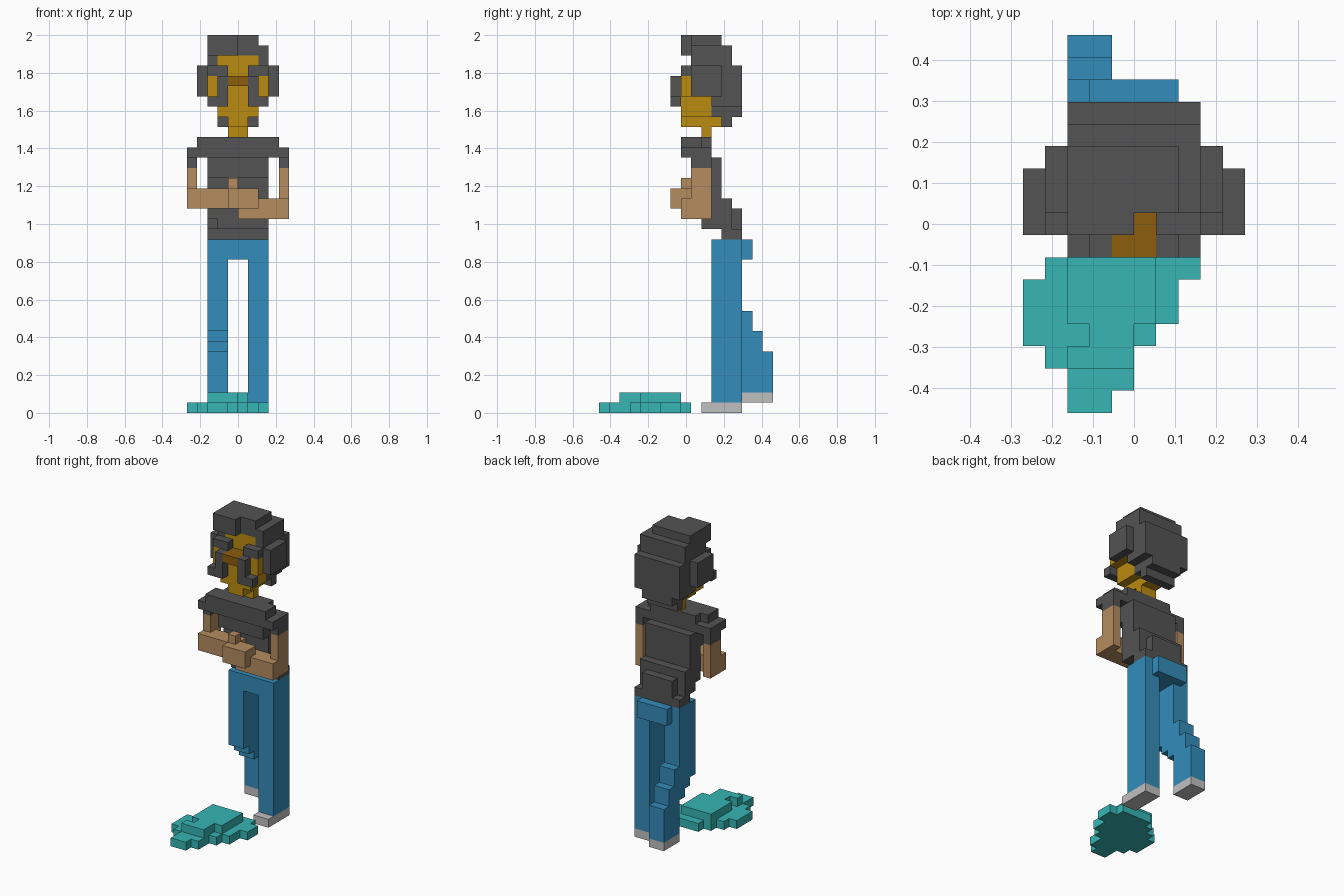
import bpy, bmesh
from mathutils import Vector

if "Cube" in bpy.data.objects:
    bpy.data.objects.remove(bpy.data.objects["Cube"], do_unlink=True)

UNIT = 2 / 37                      # edge of one block
CENTRE = Vector((5, 8.5, 0))       # block grid origin
cells = {}                         # block position -> part name
colour_of = {}                     # part name -> material


def material(name, *rgb):
    m = bpy.data.materials.new(name)
    m.use_nodes = True
    m.diffuse_color = (*rgb, 1)
    m.node_tree.nodes["Principled BSDF"].inputs["Base Color"].default_value = (*rgb, 1)
    return m


def fill(part, mat, x, y, z, mirror=False):
    """Fill a box of blocks; each range is (start, end). Later parts replace earlier ones."""
    colour_of[part] = mat
    for i in range(*x):
        for j in range(*y):
            for k in range(*z):
                cells[i, j, k] = part
                if mirror:
                    cells[9 - i, j, k] = part


def build(part):
    """Make one mesh from the exposed sides of a part's blocks."""
    bm = bmesh.new()
    for cell in [c for c, p in cells.items() if p == part]:
        for axis in range(3):
            for side in (0, 1):
                step = Vector((0, 0, 0))
                step[axis] = 2 * side - 1
                if tuple(int(a + b) for a, b in zip(cell, step)) in cells:
                    continue
                u, v = Vector((0, 0, 0)), Vector((0, 0, 0))
                u[(axis + 1) % 3] = 1
                v[(axis + 2) % 3] = 1
                o = Vector(cell)
                o[axis] += side
                ring = [o, o + u, o + u + v, o + v]
                if not side:
                    ring.reverse()
                bm.faces.new([bm.verts.new((p - CENTRE) * UNIT) for p in ring])
    bmesh.ops.remove_doubles(bm, verts=bm.verts, dist=UNIT / 50)
    bmesh.ops.dissolve_limit(bm, angle_limit=0.01, verts=bm.verts, edges=bm.edges)
    mesh = bpy.data.meshes.new(part)
    bm.to_mesh(mesh)
    bm.free()
    mesh.materials.append(colour_of[part])
    bpy.context.collection.objects.link(bpy.data.objects.new(part, mesh))


dark = material("charcoal", .087, .087, .087)
yellow = material("golden skin", .49, .26, .005)
brown = material("brown nose", .26, .11, .004)
tan = material("tan arms", .46, .265, .117)
blue = material("denim blue", .033, .265, .49)
teal = material("teal", .038, .46, .46)
grey = material("light grey", .53, .53, .53)

# Puddle: bottom layer row by row from the front, then the raised layer
for row, span in enumerate([(2, 4), (2, 5), (1, 5), (0, 6), (0, 7), (0, 7), (1, 8), (2, 8), (3, 7)]):
    fill("puddle", teal, span, (row, row + 1), (0, 1))
fill("puddle", teal, (2, 5), (2, 3), (1, 2))
fill("puddle", teal, (3, 5), (3, 4), (1, 2))
fill("puddle", teal, (2, 6), (4, 8), (1, 2))

# Shoes
fill("left_shoe", grey, (6, 8), (10, 14), (0, 1))
fill("right_shoe", grey, (2, 4), (14, 17), (1, 2))

# Trousers: straight left leg, right leg stepping backwards
fill("trousers", blue, (6, 8), (11, 14), (1, 17))
fill("trousers", blue, (2, 4), (11, 14), (10, 17))
for y, z in [((14, 17), (2, 6)), ((13, 16), (6, 7)), ((12, 16), (7, 8)), ((11, 15), (8, 10))]:
    fill("trousers", blue, (2, 4), y, z)
fill("trousers", blue, (4, 6), (11, 14), (15, 17))
fill("trousers", blue, (3, 7), (14, 15), (15, 17))

# Shirt: leaning torso, shoulders and sleeves
fill("shirt", dark, (2, 8), (12, 14), (17, 18))
fill("shirt", dark, (2, 8), (11, 13), (18, 21))
fill("shirt", dark, (3, 8), (10, 11), (18, 19))
fill("shirt", dark, (3, 7), (13, 14), (18, 20))
fill("shirt", dark, (2, 8), (10, 12), (19, 23))
fill("shirt", dark, (2, 8), (9, 12), (23, 25))
fill("shirt", dark, (0, 10), (8, 11), (25, 26))
fill("shirt", dark, (1, 9), (8, 10), (26, 27))
fill("shirt", dark, (2, 8), (10, 11), (26, 27))
fill("shirt", dark, (0, 1), (9, 11), (24, 25), True)

# Arms folded in front
fill("right_arm", tan, (0, 1), (9, 11), (20, 24))
fill("right_arm", tan, (0, 5), (8, 10), (20, 22))
fill("right_arm", tan, (4, 5), (8, 9), (22, 23))
fill("left_arm", tan, (9, 10), (9, 11), (19, 24))
fill("left_arm", tan, (5, 10), (8, 10), (19, 21))
fill("left_arm", tan, (4, 7), (7, 9), (20, 22))

# Face and neck
fill("face", yellow, (4, 6), (10, 11), (27, 28))
fill("face", yellow, (4, 6), (8, 12), (28, 29))
fill("face", yellow, (3, 7), (8, 11), (29, 31))
fill("face", yellow, (3, 7), (9, 11), (31, 35))
fill("face", yellow, (4, 6), (8, 9), (31, 32))
fill("face", yellow, (2, 3), (8, 11), (31, 33), True)

# Hair, widest at ear height
fill("hair", dark, (3, 7), (12, 13), (28, 29))
fill("hair", dark, (3, 7), (11, 14), (29, 30))
fill("hair", dark, (2, 8), (11, 14), (30, 34))
fill("hair", dark, (1, 2), (9, 12), (31, 34), True)
fill("hair", dark, (2, 3), (9, 11), (33, 35), True)
fill("hair", dark, (2, 8), (10, 13), (34, 35))
fill("hair", dark, (2, 8), (9, 13), (35, 36))
fill("hair", dark, (2, 7), (9, 12), (36, 37))
fill("hair", dark, (2, 5), (8, 9), (35, 37))

# Glasses: brow bar, inner rims and lower rims
fill("glasses", dark, (2, 4), (8, 9), (33, 34), True)
fill("glasses", dark, (3, 4), (7, 9), (31, 33), True)
fill("glasses", dark, (2, 4), (7, 8), (30, 31), True)

# Nose
fill("nose", brown, (4, 6), (7, 9), (32, 33))

for part in colour_of:
    build(part)
